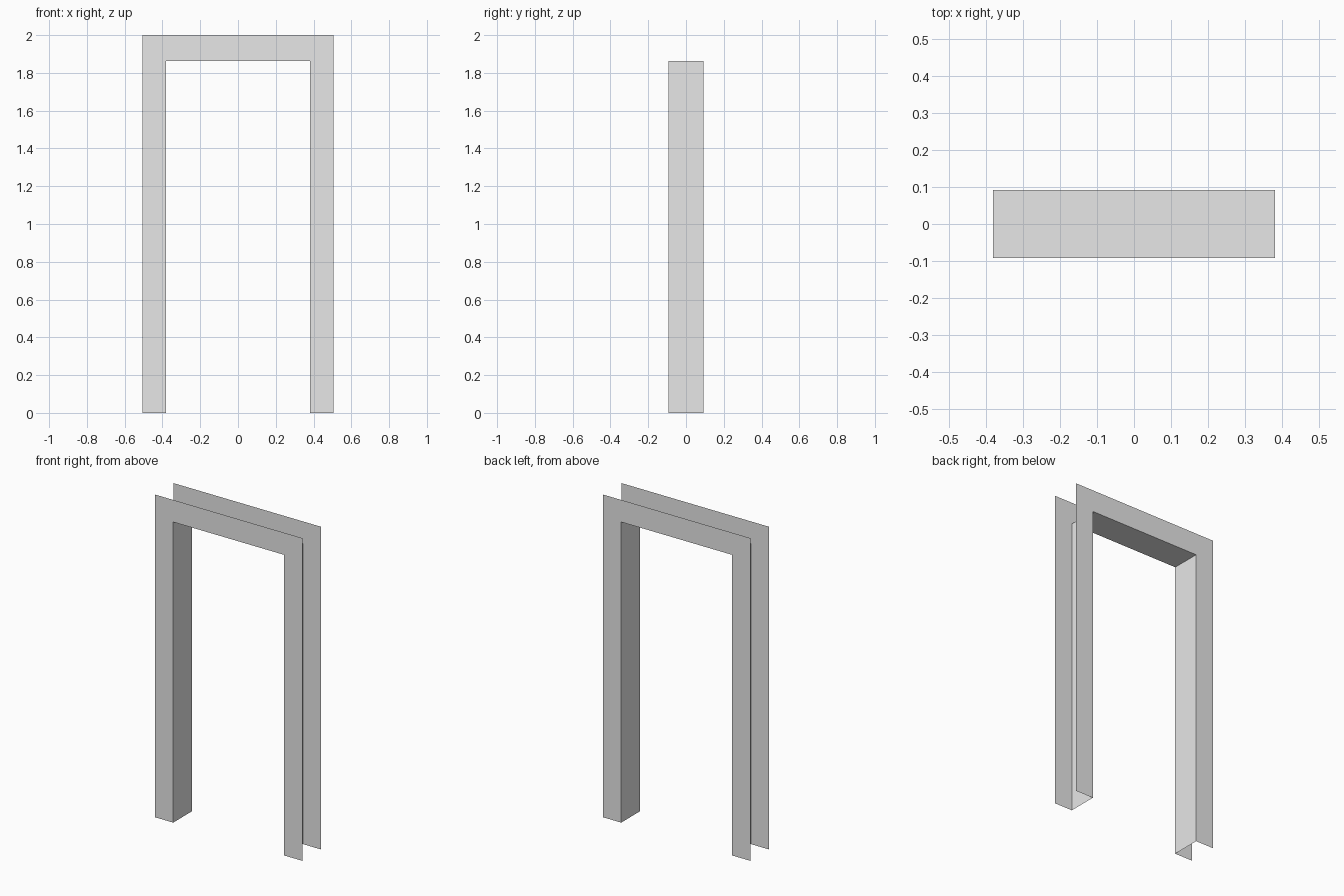
import bpy
import bmesh

cube = bpy.data.objects.get("Cube")
if cube:
    bpy.data.objects.remove(cube, do_unlink=True)

HALF_W, HEIGHT = 0.505, 2.0      # outer size of the casing
OPEN_W, OPEN_H = 0.38, 1.863     # clear opening
HALF_D = 0.092                   # half of the wall depth

grey = bpy.data.materials.new("light_grey_paint")
grey.use_nodes = True
grey.diffuse_color = (0.8, 0.8, 0.8, 1)
grey.node_tree.nodes["Principled BSDF"].inputs["Base Color"].default_value = grey.diffuse_color


def arch(half_width, height, y):
    """Points up one side, across the top and down the other."""
    return [(-half_width, y, 0), (-half_width, y, height),
            (half_width, y, height), (half_width, y, 0)]


def strip(name, path_a, path_b):
    """Thin sheet bridging two arch paths."""
    bm = bmesh.new()
    a = [bm.verts.new(p) for p in path_a]
    b = [bm.verts.new(p) for p in path_b]
    for i in range(len(a) - 1):
        bm.faces.new((a[i], a[i + 1], b[i + 1], b[i]))
    mesh = bpy.data.meshes.new(name)
    bm.to_mesh(mesh)
    bm.free()
    mesh.materials.append(grey)
    obj = bpy.data.objects.new(name, mesh)
    bpy.context.collection.objects.link(obj)
    return obj


# Flat casings on both sides of the wall, facing outwards
strip("front_casing", arch(OPEN_W, OPEN_H, -HALF_D), arch(HALF_W, HEIGHT, -HALF_D))
strip("back_casing", arch(HALF_W, HEIGHT, HALF_D), arch(OPEN_W, OPEN_H, HALF_D))

# Jambs and head lining the opening, facing inwards
strip("jamb_lining", arch(OPEN_W, OPEN_H, HALF_D), arch(OPEN_W, OPEN_H, -HALF_D))

# Outward orientation of the casing sheets
for name, side in (("front_casing", -1), ("back_casing", 1)):
    mesh = bpy.data.objects[name].data
    if mesh.polygons[0].normal.y * side < 0:
        mesh.flip_normals()

# Inward orientation of the lining
lining = bpy.data.objects["jamb_lining"].data
if lining.polygons[0].normal.x < 0:
    lining.flip_normals()
